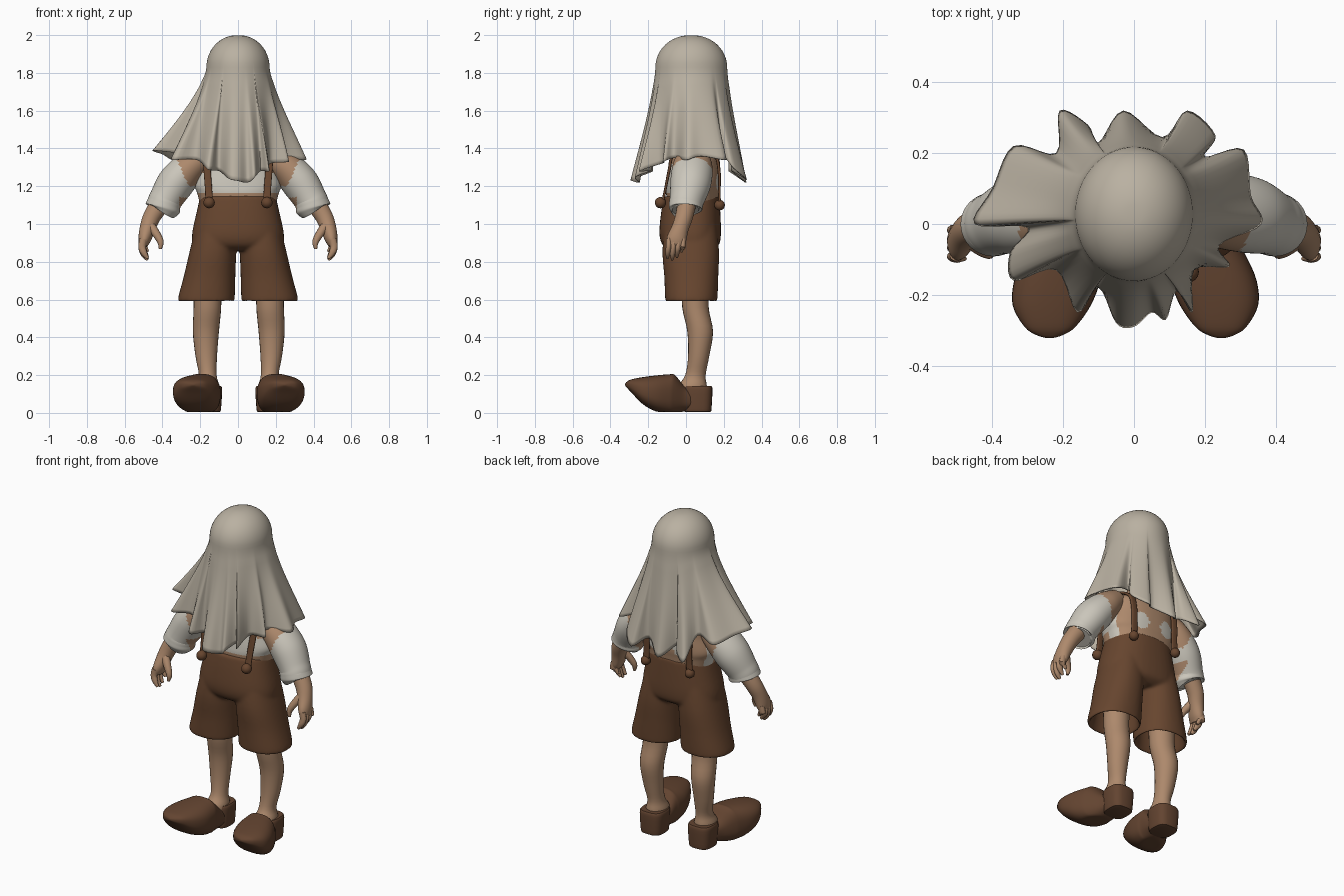
import bpy, bmesh, math
from mathutils import Vector

if "Cube" in bpy.data.objects:
    bpy.data.objects.remove(bpy.data.objects["Cube"])


def material(name, rgb):
    m = bpy.data.materials.new(name)
    m.diffuse_color = (*rgb, 1)
    m.use_nodes = True
    m.node_tree.nodes["Principled BSDF"].inputs["Base Color"].default_value = m.diffuse_color
    return m


CLOTH = material("grey cloth", (0.49, 0.44, 0.36))
SHIRT = material("white shirt", (0.60, 0.57, 0.50))
SKIN = material("tan skin", (0.42, 0.25, 0.15))
PANTS = material("brown wool", (0.135, 0.06, 0.028))
SHOE = material("brown wood", (0.125, 0.058, 0.03))


def spline(pts, steps, closed=False):
    """Catmull-Rom resampling of a list of tuples."""
    out, n = [], len(pts)
    get = (lambda i: pts[i % n]) if closed else (lambda i: pts[max(0, min(n - 1, i))])
    for i in range(n if closed else n - 1):
        for k in range(steps):
            t = k / steps
            out.append([0.5 * (2 * b + (c - a) * t + (2 * a - 5 * b + 4 * c - d) * t * t
                               + (3 * b - a - 3 * c + d) * t ** 3)
                        for a, b, c, d in zip(get(i - 1), get(i), get(i + 1), get(i + 2))])
    if not closed:
        out.append(list(pts[-1]))
    return out


def make(name, shells, mats, rule=None, caps=True, angle=50):
    """Skin stacks of closed rings into one smooth object."""
    bm = bmesh.new()
    for rings in shells:
        loops = [[bm.verts.new(p) for p in r] for r in rings]
        n = len(rings[0])
        for a, b in zip(loops, loops[1:]):
            for i in range(n):
                bm.faces.new((a[i], a[(i + 1) % n], b[(i + 1) % n], b[i]))
        bm.faces.new(loops[0])
        if caps:
            bm.faces.new(loops[-1])
    bmesh.ops.recalc_face_normals(bm, faces=bm.faces)
    if rule:
        for f in bm.faces:
            f.material_index = rule(f.calc_center_median(), f.normal)
    me = bpy.data.meshes.new(name)
    bm.to_mesh(me)
    bm.free()
    for m in mats:
        me.materials.append(m)
    me.shade_smooth()
    me.set_sharp_from_angle(angle=math.radians(angle))
    ob = bpy.data.objects.new(name, me)
    bpy.context.collection.objects.link(ob)
    return ob


def sections(pts, s=1, frame="path", n=24, steps=4, power=2, dx=0):
    """Superellipse sections (x, y, z, half width, half depth) along a path."""
    path = spline([(p[0] * s + dx, *p[1:]) for p in pts], steps)
    X, Y, Z = Vector((1, 0, 0)), Vector((0, 1, 0)), Vector((0, 0, 1))
    rings = []
    for i, p in enumerate(path):
        if frame == "xy":
            u, v = X, Y
        elif frame == "xz":
            u, v = X, Z
        else:
            t = (Vector(path[min(i + 1, len(path) - 1)][:3])
                 - Vector(path[max(i - 1, 0)][:3])).normalized()
            u = (X - t * t.x).normalized()
            v = t.cross(u)
        ring = []
        for k in range(n):
            a = 2 * math.pi * k / n
            ca, sa = math.cos(a), math.sin(a)
            q = (Vector(p[:3]) + u * p[3] * math.copysign(abs(ca) ** (2 / power), ca)
                 + v * p[4] * math.copysign(abs(sa) ** (2 / power), sa))
            q.z = max(q.z, 0.003 + 0.002 * abs(sa))   # flat on the ground
            ring.append(q)
        rings.append(ring)
    return rings


def tube(name, pts, *mats, rule=None, **kw):
    return make(name, [sections(pts, **kw)], mats, rule)


def ball(name, c, r, mat):
    pts = [(c[0], c[1], c[2] - r * math.cos(a), r * math.sin(a), r * math.sin(a))
           for a in [math.pi * (k + 0.1) / 10.2 for k in range(11)]]
    return tube(name, pts, mat, frame="xy", n=16, steps=1)


# Draped cloth: dome over the head, blending down to a folded hem
HEM = [(.36, .0, 1.34), (.33, .08, 1.36), (.31, .21, 1.34), (.20, .19, 1.37), (.23, .25, 1.30),
       (.15, .32, 1.24), (.08, .245, 1.28), (-.03, .32, 1.22), (-.10, .23, 1.28),
       (-.13, .28, 1.26), (-.21, .32, 1.24), (-.22, .20, 1.36), (-.34, .22, 1.34),
       (-.40, .10, 1.37), (-.45, .0, 1.39), (-.30, -.01, 1.37), (-.35, -.08, 1.35),
       (-.34, -.16, 1.34), (-.22, -.13, 1.34), (-.16, -.25, 1.29), (-.10, -.18, 1.28),
       (-.05, -.28, 1.24), (.0, -.29, 1.23), (.05, -.25, 1.22), (.09, -.27, 1.25),
       (.12, -.19, 1.28), (.165, -.25, 1.28), (.17, -.13, 1.32), (.27, -.12, 1.33),
       (.24, -.06, 1.35)]
hem = spline(HEM, 5, closed=True)
CX, CY, CZ, RX, RY = 0.0, 0.028, 1.83, 0.167, 0.19
angles = []
for x, y, z in hem:
    a = math.atan2(y - CY, x - CX)
    while angles and a < angles[-1] - math.pi:
        a += 2 * math.pi
    angles.append(max(a, angles[-1] + 0.002) if angles else a)
rings = []
for k in range(1, 13):
    e = math.pi / 2 * k / 12
    rings.append([(CX + RX * math.sin(e) ** .95 * math.cos(a),
                   CY + RY * math.sin(e) ** .95 * math.sin(a),
                   CZ + (2 - CZ) * math.cos(e)) for a in angles])
for k in range(1, 25):
    w = k / 24
    f = w ** 1.7
    g = 1 + 0.42 * w * min(1, w * 4 + .35)      # even widening under the folds
    rings.append([(CX + RX * g * math.cos(a) * (1 - f) + (h[0] - CX) * f,
                   CY + RY * (1 + (g - 1) * .5) * math.sin(a) * (1 - f) + (h[1] - CY) * f,
                   CZ + (h[2] - CZ) * w) for a, h in zip(angles, hem)])
cloth = make("draped_cloth", [rings], [CLOTH], caps=False, angle=70)
solid = cloth.modifiers.new("thickness", "SOLIDIFY")
solid.thickness = 0.006

# Hidden head and neck
ball("head", (0, .03, 1.72), .145, SKIN)
tube("neck", [(0, .04, 1.36, .07, .07), (0, .04, 1.62, .06, .06)], SKIN, frame="xy")


# Torso with shirt areas and bare patches
def torso_rule(c, nrm):
    if c.y < .03:
        return int(not 1.163 < c.z < (1.32 if abs(c.x) < .165 else 1.27))
    if abs(c.x) > .19:
        return int(c.z > 1.26 or c.y > .1)
    return int(math.hypot((abs(c.x) - .09) / .05, (c.z - 1.225) / .05) > 1)


tube("torso", [(0, .035, 1.08, .195, .13), (0, .035, 1.16, .215, .14), (0, .04, 1.21, .23, .142),
               (0, .045, 1.29, .21, .137), (0, .045, 1.37, .20, .125), (0, .045, 1.43, .12, .085)],
     SHIRT, SKIN, frame="xy", n=112, steps=12, power=2.3, rule=torso_rule)

# Shorts: pelvis and two hollow legs fused into one skin
pelvis = [(0, .03, 1.148, .20, .147), (0, .025, 1.06, .220, .157), (0, .022, .95, .243, .163),
          (0, .025, .89, .235, .15), (0, .025, .86, .18, .11)]
leg = [(.11, .025, 1.02, .105, .135), (.132, .025, .86, .123, .15), (.151, .028, .72, .137, .143),
       (.167, .028, .61, .150, .139), (.167, .028, .585, .146, .135),
       (.165, .03, .62, .130, .12), (.155, .03, .76, .112, .112)]
shorts = make("shorts", [sections(pelvis, frame="xy", n=40, power=2.3)]
              + [sections(leg, s=s, frame="xy", n=36, power=2.2) for s in (-1, 1)], [PANTS])
fuse = shorts.modifiers.new("fuse", "REMESH")
fuse.mode = 'VOXEL'
fuse.voxel_size = 0.008
fuse.use_smooth_shade = True
relax = shorts.modifiers.new("relax", "SMOOTH")
relax.factor = 0.5
relax.iterations = 14


def sleeve_rule(c, nrm):
    x = abs(c.x)
    upper = x < .27 + (c.z - 1.22) * .45 and c.z > 1.2
    under = c.z < 1.14 and nrm.x * c.x < 0 and x < .31
    return int(upper or under)


for s, side in ((-1, "right"), (1, "left")):
    dx = .004 + .006 * s
    # Bare leg
    tube(side + "_leg",
         [(.16, .05, .72, .075, .075), (.16, .05, .56, .073, .07), (.168, .075, .43, .069, .068),
          (.166, .067, .3, .057, .056), (.158, .05, .2, .047, .054), (.158, .035, .145, .06, .075),
          (.158, .035, .1, .06, .075)], SKIN, s=s, frame="xy", dx=dx)
    # Clog: heel cup and broad upturned toe
    tube(side + "_clog_heel",
         [(.158, .062, .006, .064, .068), (.158, .062, .02, .07, .073), (.158, .062, .12, .076, .078),
          (.158, .062, .143, .07, .073)], SHOE, s=s, frame="xy", power=3, dx=dx)
    tube(side + "_clog_toe",
         [(.16, .03, .07, .066, .055), (.17, -.01, .076, .076, .068), (.19, -.06, .097, .096, .104),
          (.198, -.09, .098, .108, .106), (.215, -.16, .103, .121, .095), (.230, -.23, .118, .110, .071),
          (.235, -.29, .143, .072, .034), (.236, -.313, .149, .038, .016), (.236, -.322, .15, .008, .005)],
         SHOE, s=s, frame="xz", n=36, power=2.6, dx=dx)
    # Sleeve with flared cuff
    tube(side + "_sleeve",
         [(.17, .035, 1.37, .07, .08), (.25, .035, 1.305, .087, .105), (.327, .025, 1.22, .098, .108),
          (.383, .005, 1.13, .088, .092), (.393, 0, 1.105, .09, .09), (.40, -.002, 1.08, .092, .088),
          (.402, -.002, 1.075, .07, .07)],
         SHIRT, SKIN, s=s, n=56, steps=10, rule=sleeve_rule)
    # Forearm and palm
    tube(side + "_forearm",
         [(.41, .005, 1.11, .052, .05), (.455, -.01, 1.04, .047, .047), (.478, -.03, .98, .042, .045),
          (.494, -.05, .92, .034, .052), (.502, -.056, .885, .022, .046)], SKIN, s=s)
    # Fingers and thumb
    for i in range(4):
        y, tip = -.09 + i * .025, (.818, .810, .824, .852)[i]
        tube(f"{side}_finger_{i + 1}",
             [(.500, y, .92, .02, .015), (.508, y - .002, .88, .02, .0145),
              (.498, y - .006, tip + .03, .017, .0135), (.478, y - .008, tip, .008, .006)],
             SKIN, s=s, n=12)
    tube(side + "_thumb",
         [(.470, -.04, 1.00, .026, .024), (.434, -.068, .95, .022, .02), (.410, -.083, .905, .017, .016),
          (.412, -.087, .868, .008, .008)], SKIN, s=s, n=12)
    # Suspender strap over the shoulder, with buttons
    tube(side + "_strap",
         [(.153, -.128, 1.10, .02, .008), (.155, -.112, 1.17, .019, .007),
          (.163, -.09, 1.28, .019, .008), (.168, -.065, 1.37, .019, .008), (.16, .04, 1.42, .019, .008),
          (.15, .15, 1.37, .019, .008), (.145, .176, 1.27, .019, .008),
          (.145, .176, 1.17, .019, .007), (.15, .178, 1.09, .02, .008)],
         PANTS, s=s, n=16, power=4)
    ball(side + "_front_button", (s * .153, -.135, 1.113), .03, PANTS)
    ball(side + "_back_button", (s * .15, .178, 1.10), .028, PANTS)
